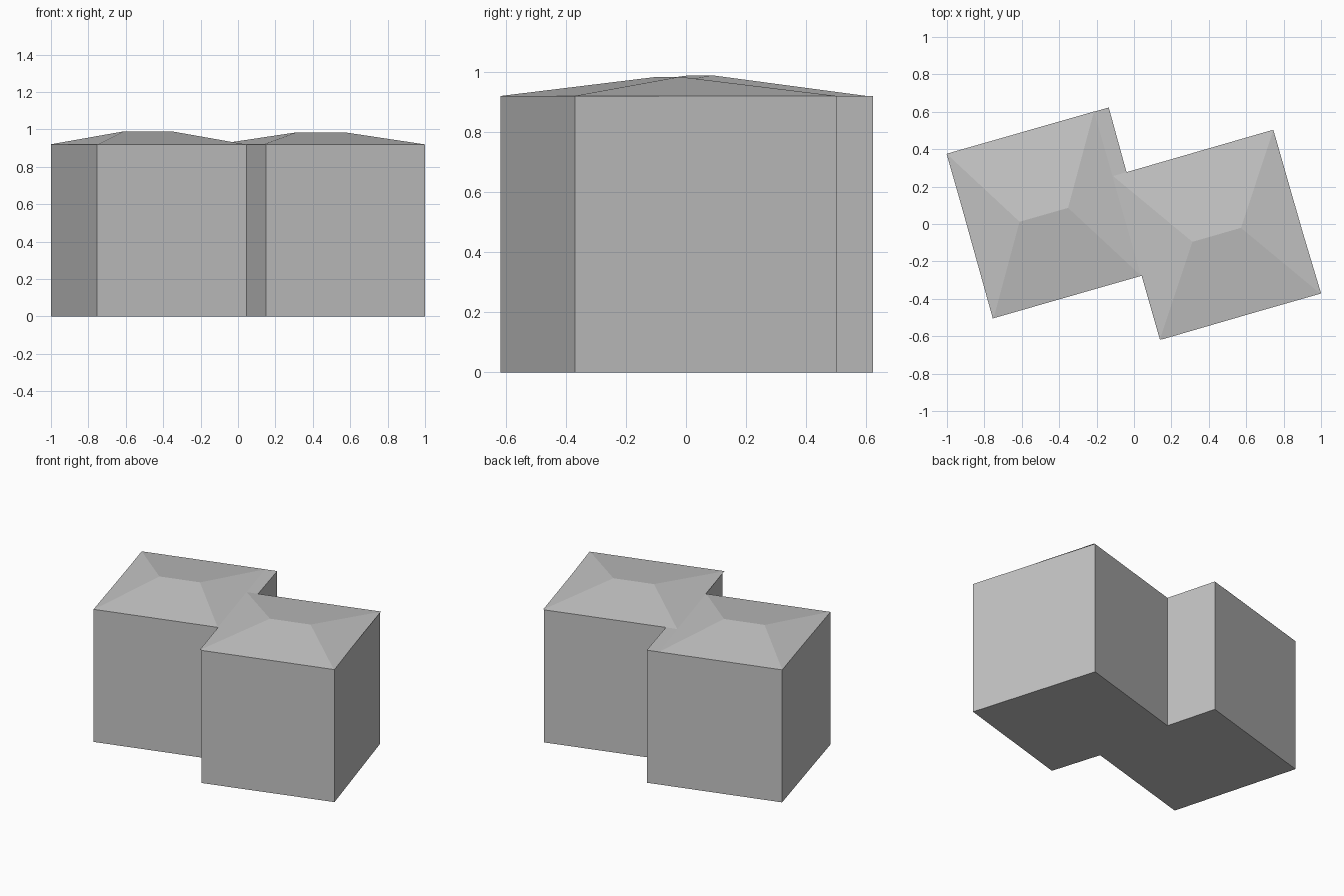
import bpy
import math
from mathutils import Matrix, Vector

if "Cube" in bpy.data.objects:
    bpy.data.objects.remove(bpy.data.objects["Cube"], do_unlink=True)

EAVES = 0.92
TURN = math.radians(16)

# Single plain grey
grey = bpy.data.materials.new("plain_grey")
colour = (0.55, 0.55, 0.55, 1)
grey.diffuse_color = colour
grey.use_nodes = True
grey.node_tree.nodes["Principled BSDF"].inputs["Base Color"].default_value = colour


def add_mesh(name, verts, faces):
    mesh = bpy.data.meshes.new(name)
    mesh.from_pydata(verts, [], faces)
    mesh.materials.append(grey)
    obj = bpy.data.objects.new(name, mesh)
    bpy.context.collection.objects.link(obj)
    return obj


# Walls: stepped footprint of two overlapping blocks
footprint = [(-1, 0.375), (-0.755, -0.505), (0.045, -0.275), (0.15, -0.617),
             (1, -0.37), (0.738, 0.502), (-0.04, 0.277), (-0.135, 0.623)]
n = len(footprint)
verts = [(x, y, z) for z in (0, EAVES) for x, y in footprint]
faces = [(i, (i + 1) % n, (i + 1) % n + n, i + n) for i in range(n)]
faces += [tuple(reversed(range(n))), tuple(range(n, 2 * n))]
add_mesh("walls", verts, faces)


# Hipped roofs, open underneath
def hip_roof(name, centre, half_w, half_d, ridge_half, rise):
    local = [(-half_w, -half_d, 0), (half_w, -half_d, 0), (half_w, half_d, 0),
             (-half_w, half_d, 0), (-ridge_half, 0, rise), (ridge_half, 0, rise)]
    place = Matrix.Translation((*centre, EAVES)) @ Matrix.Rotation(TURN, 4, "Z")
    add_mesh(name, [place @ Vector(p) for p in local],
             [(0, 1, 5, 4), (1, 2, 5), (2, 3, 4, 5), (3, 0, 4)])


hip_roof("right_roof", (-0.482, 0.049), 0.41, 0.457, 0.135, 0.069)
hip_roof("left_roof", (0.442, -0.058), 0.446, 0.455, 0.135, 0.064)
